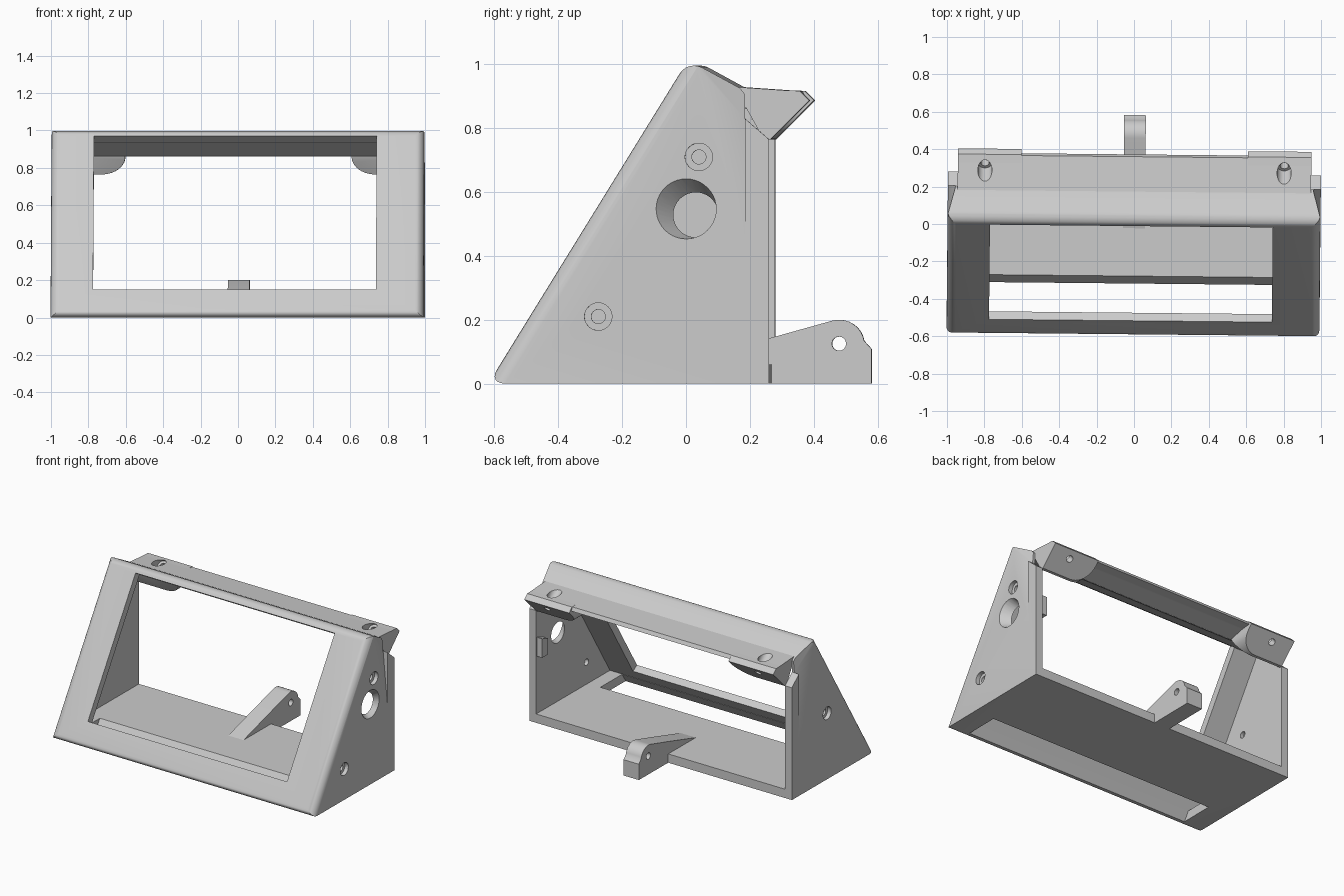
import bpy, bmesh, math
from mathutils import Vector

cube = bpy.data.objects.get("Cube")
if cube:
    bpy.data.objects.remove(cube, do_unlink=True)

grey = bpy.data.materials.new("light_grey")
grey.use_nodes = True
grey.diffuse_color = (0.6, 0.6, 0.6, 1)
grey.node_tree.nodes["Principled BSDF"].inputs["Base Color"].default_value = grey.diffuse_color

HALF = 0.997      # half width of the housing
INNER = 0.945     # inner face of the side walls
SLOPE, TOE = 1.62, -0.61
YAW = -0.01
parts = []


def make(name, bm):
    bmesh.ops.recalc_face_normals(bm, faces=bm.faces)
    mesh = bpy.data.meshes.new(name)
    bm.to_mesh(mesh)
    bm.free()
    mesh.materials.append(grey)
    obj = bpy.data.objects.new(name, mesh)
    bpy.context.collection.objects.link(obj)
    return obj


def prism_bm(pts, a, b, axis="x"):
    bm = bmesh.new()
    put = (lambda p, t: (t, p[0], p[1])) if axis == "x" else (lambda p, t: (p[0], t, p[1]))
    face = bm.faces.new([bm.verts.new(put(p, a)) for p in pts])
    ext = bmesh.ops.extrude_face_region(bm, geom=[face])["geom"]
    move = Vector(put((0, 0), b - a))
    bmesh.ops.translate(bm, vec=move, verts=[g for g in ext if isinstance(g, bmesh.types.BMVert)])
    return bm


def prism(name, pts, a, b, axis="x"):
    return make(name, prism_bm(pts, a, b, axis))


def hull(name, pts):
    bm = bmesh.new()
    for p in pts:
        bm.verts.new(p)
    bmesh.ops.convex_hull(bm, input=bm.verts)
    return make(name, bm)


def rod(centre, direction, radius, length):
    bm = bmesh.new()
    bmesh.ops.create_cone(bm, cap_ends=True, segments=32, radius1=radius, radius2=radius, depth=length)
    turn = Vector(direction).to_track_quat("Z", "Y").to_matrix()
    bmesh.ops.transform(bm, matrix=turn.to_4x4(), verts=bm.verts)
    bmesh.ops.translate(bm, vec=Vector(centre), verts=bm.verts)
    return make("cutter", bm)


def boolean(obj, tool, operation="DIFFERENCE"):
    tool.hide_render = True
    mod = obj.modifiers.new("cut", "BOOLEAN")
    mod.object, mod.operation, mod.solver = tool, operation, "EXACT"
    graph = bpy.context.evaluated_depsgraph_get()
    mesh = bpy.data.meshes.new_from_object(obj.evaluated_get(graph))
    obj.modifiers.clear()
    obj.data = mesh
    bpy.data.objects.remove(tool, do_unlink=True)


def ring(x, y, z, r):
    return [(x, y + r * math.cos(a), z + r * math.sin(a))
            for a in (i * math.tau / 40 for i in range(40))]


# Housing: wedge with rounded edges around the sloping front
apex = 0.016
outer = [(TOE, 0), (0.27, 0), (0.27, 0.765), (0.195, 0.83), (0.195, 0.905),
         (0.18, 0.925), (apex, SLOPE * (apex - TOE))]
bm = prism_bm(outer, -HALF, HALF)
front = [e for e in bm.edges
         if all(abs(v.co.z - SLOPE * (v.co.y - TOE)) < 0.01 for v in e.verts)]
bmesh.ops.bevel(bm, geom=front, offset=0.05, segments=6, profile=0.5, affect="EDGES")
housing = make("housing", bm)
parts.append(housing)

# Hollow interior, open at the back
boolean(housing, prism("cutter", [(-0.514, 0.06), (0.5, 0.06), (0.5, 0.86), (0.2, 0.86),
                                  (0.03, 0.941)], -INNER, INNER))
# Slot in the floor behind the front panel
boolean(housing, prism("cutter", [(-0.554, -0.01), (-0.325, -0.01), (-0.265, 0.08),
                                  (-0.499, 0.08)], -0.85, 0.85))
# Front window, cut square to the slope
inward = Vector((0.85, -0.525))
low, high = Vector((-0.517, 0.15)), Vector((-0.011, 0.97))
boolean(housing, prism("cutter", [low - inward * 0.05, low + inward * 0.055,
                                  high + inward * 0.055, high - inward * 0.05], -0.77, 0.742))
# Shallow reliefs on the upper rear of both side walls
for s in (-1, 1):
    corners = [(1.0, 0.02, 1.03), (0.95, 0.195, 0.97), (1.0, 0.195, 0.42)]
    boolean(housing, hull("cutter", [(s * (x + d), y, z) for x, y, z in corners for d in (0, 0.1)]))

# Counterbored screw holes in the side walls
for s, y, z in ((1, 0.05, 0.71), (1, -0.265, 0.21), (-1, -0.105, 0.45)):
    boolean(housing, rod((s * 1.0, y, z), (1, 0, 0), 0.043, 0.06))
    boolean(housing, rod((s * 0.97, y, z), (1, 0, 0), 0.022, 0.2))
# Large skewed cable hole on one side
boolean(housing, hull("cutter", ring(1.01, 0.003, 0.552, 0.1) + ring(0.935, 0.046, 0.525, 0.066)))

# Rear flange under the roof edge, with a hollowed underside
flange = prism("rear_flange", [(0.17, 0.929), (0.36, 0.916), (0.372, 0.892), (0.31, 0.888),
                               (0.25, 0.875), (0.19, 0.862)], -INNER, INNER)
parts.append(flange)

# Mounting lugs at both ends of the flange, with one rounded lower corner
for s, side in ((-1, "right"), (1, "left")):
    lug = prism(side + "_lug", [(0.185, 0.924), (0.365, 0.917), (0.395, 0.887), (0.26, 0.752),
                                (0.2, 0.86)], s * 0.6, s * INNER)
    arc = [(s * (0.73 - 0.125 * math.cos(a)), 0.86 - 0.095 * math.sin(a))
           for a in (i * math.pi / 20 for i in range(11))]
    boolean(lug, prism("cutter", [(s * 0.605, 0.96)] + arc + [(s * 0.96, 0.765), (s * 0.96, 0.96)],
                       0.1, 0.5, "y"), "INTERSECT")
    parts.append(lug)
for obj in parts[1:]:
    for s in (-1, 1):
        boolean(obj, rod((s * 0.8, 0.28, 0.92), (0, 1, -1), 0.038, 0.11))
        boolean(obj, rod((s * 0.8, 0.32, 0.88), (0, 1, -1), 0.022, 0.3))

# Support arm rising from the floor, with a pivot hole
crown = [(0.48 + 0.08 * math.cos(a), 0.12 + 0.08 * math.sin(a))
         for a in (math.radians(10 + 95 * i / 10) for i in range(11))]
arm = prism("support_arm", [(-0.04, 0.055), (0.2, 0.055), (0.2, 0), (0.582, 0), (0.582, 0.108)]
            + crown + [(0.265, 0.143)], -0.058, 0.058)
boolean(arm, rod((0, 0.48, 0.125), (1, 0, 0), 0.022, 0.4))
parts.append(arm)

# Small cable clip on the inside of one wall
parts.append(prism("wall_clip", [(0.2, 0.45), (0.262, 0.45), (0.262, 0.58), (0.2, 0.56)], 0.905, 0.95))

for obj in parts:
    obj.rotation_euler.z = YAW
    bpy.ops.object.select_all(action="DESELECT")
    obj.select_set(True)
    bpy.context.view_layer.objects.active = obj
    bpy.ops.object.shade_smooth_by_angle(angle=math.radians(30))
